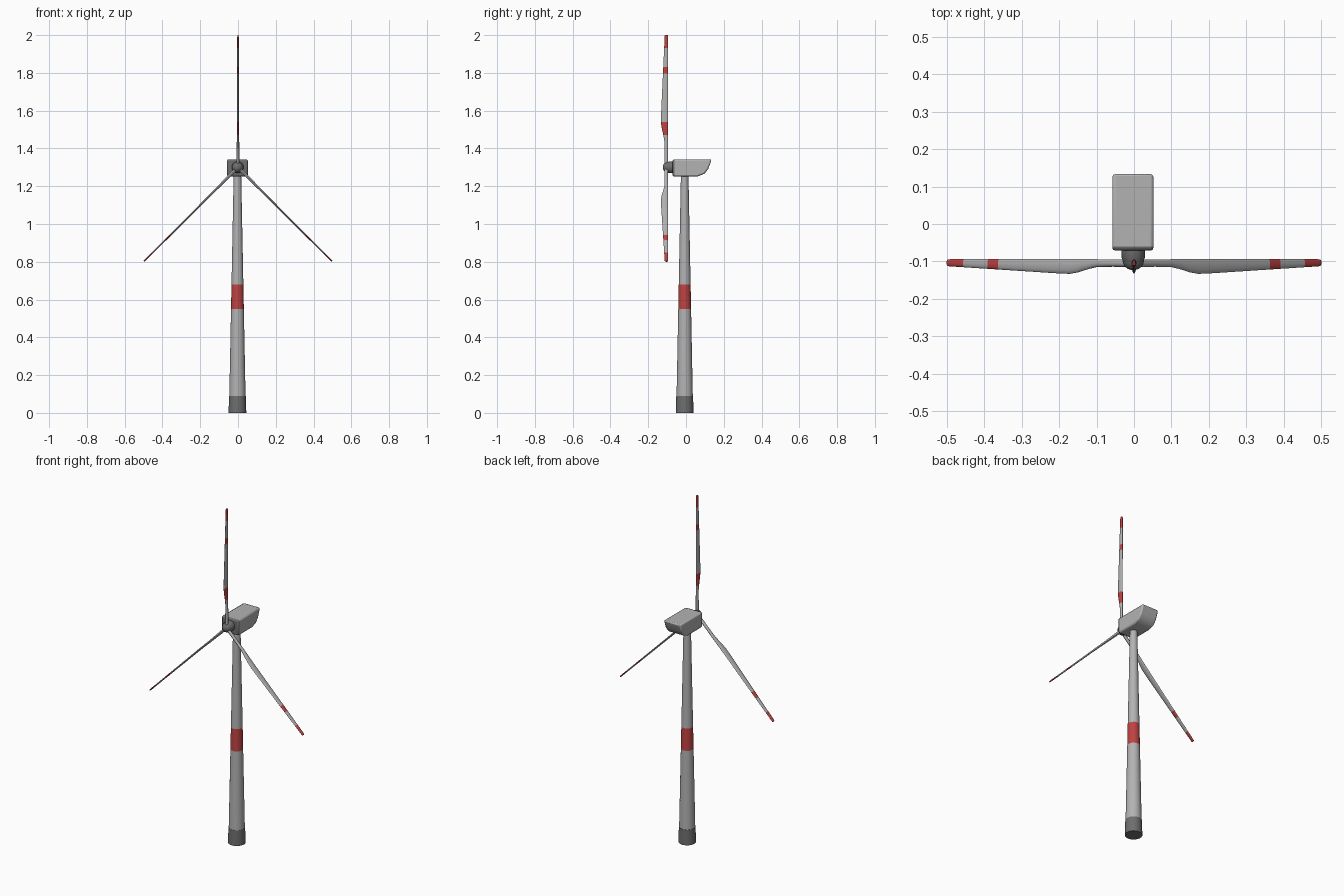
import bpy, bmesh
from math import sin, cos, pi, radians
from mathutils import Matrix

if "Cube" in bpy.data.objects:
    bpy.data.objects.remove(bpy.data.objects["Cube"])

CX, CY = -0.003, -0.007     # tower axis
HUB_Z = 1.30


def material(name, rgb):
    m = bpy.data.materials.new(name)
    m.diffuse_color = (*rgb, 1)
    m.use_nodes = True
    m.node_tree.nodes["Principled BSDF"].inputs["Base Color"].default_value = m.diffuse_color
    return m


GREY = material("mid_grey", (0.45, 0.45, 0.45))
RED = material("warning_red", (0.52, 0.055, 0.055))
DARK = material("dark_grey", (0.155, 0.155, 0.155))


def finish(name, bm, mats):
    bmesh.ops.recalc_face_normals(bm, faces=bm.faces)
    me = bpy.data.meshes.new(name)
    bm.to_mesh(me)
    bm.free()
    for m in mats:
        me.materials.append(m)
    ob = bpy.data.objects.new(name, me)
    bpy.context.collection.objects.link(ob)
    bpy.ops.object.select_all(action='DESELECT')
    ob.select_set(True)
    bpy.context.view_layer.objects.active = ob
    bpy.ops.object.shade_smooth_by_angle(angle=radians(35))
    return ob


def loft(name, sections, sides, mats, band=lambda z: 0):
    """Skin ellipses (z, centre_y, radius_x, radius_y) stacked along z; cap the ends."""
    bm = bmesh.new()
    rings = []
    for z, cy, rx, ry in sections:
        rings.append([bm.verts.new((rx * cos(2 * pi * i / sides),
                                    cy + ry * sin(2 * pi * i / sides), z))
                      for i in range(sides)])
    for k in range(len(rings) - 1):
        a, b = rings[k], rings[k + 1]
        idx = band((sections[k][0] + sections[k + 1][0]) / 2)
        for i in range(sides):
            j = (i + 1) % sides
            bm.faces.new((a[i], a[j], b[j], b[i])).material_index = idx
    bm.faces.new(rings[0]).material_index = band(sections[0][0])
    bm.faces.new(rings[-1]).material_index = band(sections[-1][0])
    return finish(name, bm, mats)


# Tower: dark foot, tapered shaft, red band
def tower_radius(z):
    return 0.043 + (0.020 - 0.043) * (z - 0.09) / (1.26 - 0.09)


foot = loft("tower_foot", [(0, 0, 0.047, 0.047), (0.09, 0, 0.0445, 0.0445)], 32, [DARK])
shaft = loft("tower_shaft",
             [(z, 0, tower_radius(z), tower_radius(z)) for z in (0.085, 0.55, 0.68, 1.27)],
             32, [GREY, RED], lambda z: int(0.55 < z < 0.68))
for ob in (foot, shaft):
    ob.location = (CX, CY, 0)

# Nacelle: side profile extruded across x, dark front rim, edges bevelled
profile = [(-0.071, 1.252), (0.062, 1.252), (0.098, 1.266), (0.118, 1.292),
           (0.136, 1.342), (-0.071, 1.342)]
bm = bmesh.new()
face = bm.faces.new([bm.verts.new((CX - 0.055, y, z)) for y, z in profile])
ext = bmesh.ops.extrude_face_region(bm, geom=[face])
bmesh.ops.translate(bm, vec=(0.110, 0, 0),
                    verts=[v for v in ext["geom"] if isinstance(v, bmesh.types.BMVert)])
bmesh.ops.bisect_plane(bm, geom=bm.verts[:] + bm.edges[:] + bm.faces[:],
                       plane_co=(0, -0.060, 0), plane_no=(0, 1, 0))
for f in bm.faces:
    f.material_index = int(f.calc_center_median().y < -0.061)
nacelle = finish("nacelle", bm, [GREY, DARK])
bev = nacelle.modifiers.new("chamfered_edges", 'BEVEL')
bev.width, bev.segments, bev.limit_method = 0.008, 2, 'ANGLE'
bev.angle_limit = radians(45)

# Hub: neck and domed spinner, turned to face -y
spinner = [(0.065, 0.031), (0.090, 0.031), (0.094, 0.029), (0.105, 0.027),
           (0.114, 0.022), (0.120, 0.014), (0.123, 0.005)]
hub = loft("hub", [(d, 0, r, r) for d, r in spinner], 24, [DARK])
hub.rotation_euler = (radians(90), 0, 0)
hub.location = (-0.002, 0, HUB_Z)

# Blades: (distance from hub, front edge y, back edge y, half thickness)
outline = [(0.0, -0.115, -0.095, 0.009), (0.08, -0.114, -0.095, 0.0075),
           (0.14, -0.115, -0.094, 0.0065), (0.17, -0.120, -0.094, 0.006),
           (0.21, -0.129, -0.094, 0.0055), (0.24, -0.133, -0.094, 0.0055),
           (0.28, -0.132, -0.094, 0.005), (0.69, -0.113, -0.094, 0.004),
           (0.697, -0.1125, -0.0945, 0.0038), (0.70, -0.111, -0.096, 0.003)]


def station(r):
    """Blade cross-section interpolated from the outline."""
    for p, q in zip(outline, outline[1:]):
        if r <= q[0]:
            t = (r - p[0]) / (q[0] - p[0])
            f, b, h = (p[i] + (q[i] - p[i]) * t for i in (1, 2, 3))
            return (r, (f + b) / 2, h, (b - f) / 2)


def make_blade(name, angle, bands, stretch=1.0):
    cuts = {p[0] for p in outline} | {e for b in bands for e in b if e < 0.7}
    ob = loft(name, [station(r) for r in sorted(cuts)], 12, [GREY, RED],
              lambda r: int(any(a < r < b for a, b in bands)))
    ob.data.transform(Matrix.Rotation(radians(angle), 4, 'Y')
                      @ Matrix.Diagonal((1, 1, stretch, 1)))
    ob.location = (0, 0, HUB_Z)


make_blade("blade_top", 0, [(0.17, 0.24), (0.497, 0.53), (0.632, 0.71)])
make_blade("blade_right", 135, [(0.506, 0.546), (0.637, 0.71)], 1.006)
make_blade("blade_left", -135, [(0.506, 0.546), (0.637, 0.71)], 1.006)
